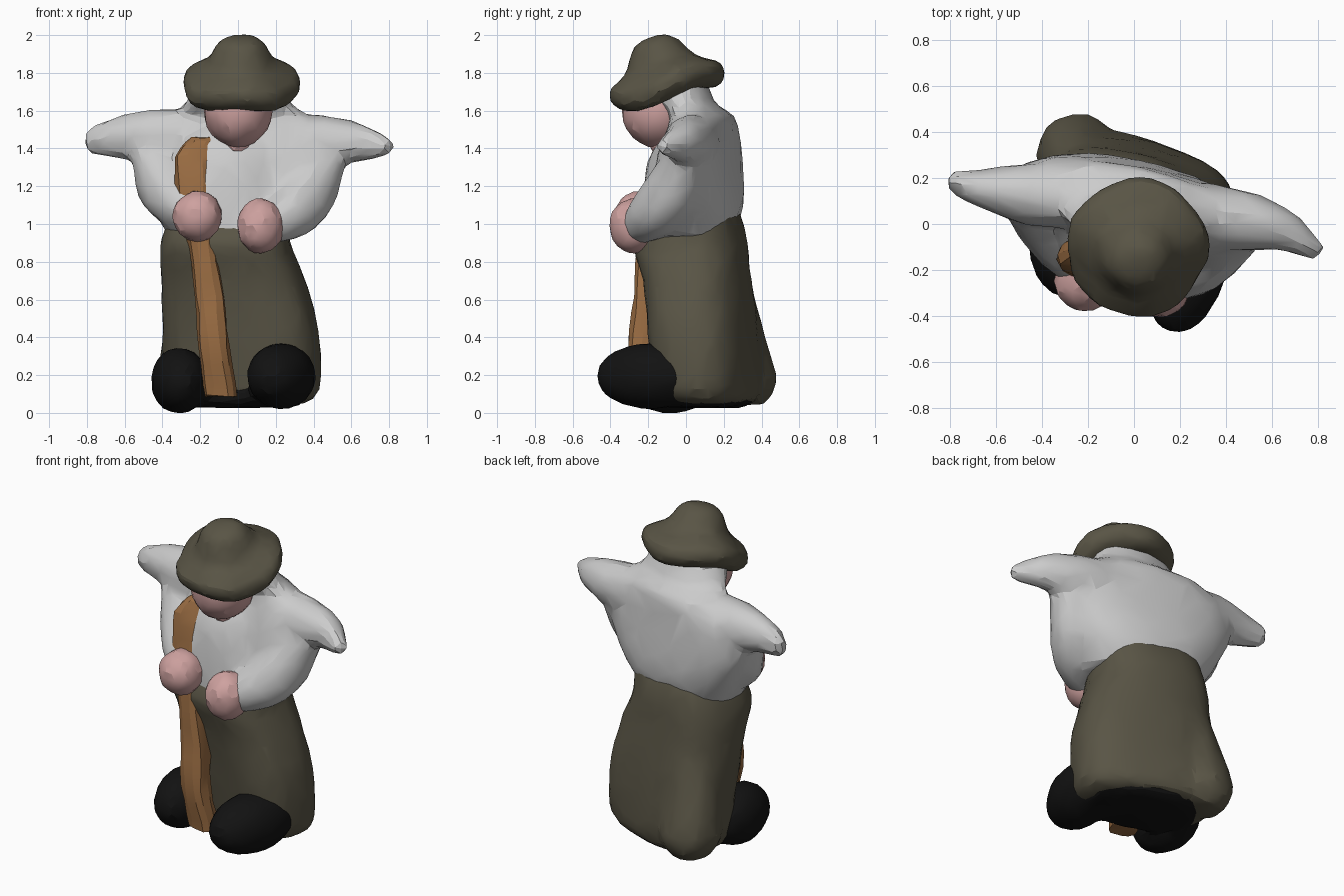
import bpy, bmesh, math, random
from math import sin, cos, pi, radians
from mathutils import Vector, Matrix

if "Cube" in bpy.data.objects:
    bpy.data.objects.remove(bpy.data.objects["Cube"])

random.seed(4)


def material(name, rgb):
    m = bpy.data.materials.new(name)
    m.diffuse_color = (*rgb, 1)
    m.use_nodes = True
    m.node_tree.nodes["Principled BSDF"].inputs["Base Color"].default_value = m.diffuse_color
    return m


CLOTH = material("dark_cloth", (0.10, 0.09, 0.06))
SKIN = material("skin", (0.62, 0.36, 0.35))
WOOD = material("wood", (0.32, 0.15, 0.055))
BLACK = material("black_leather", (0.006, 0.006, 0.006))


def shade(me):
    me.polygons.foreach_set("use_smooth", [True] * len(me.polygons))
    me.set_sharp_from_angle(angle=radians(18))


def finish(bm, name, mat, jitter):
    for v in bm.verts:
        v.co += Vector([random.uniform(-jitter, jitter) for _ in range(3)])
    bmesh.ops.recalc_face_normals(bm, faces=bm.faces)
    me = bpy.data.meshes.new(name)
    bm.to_mesh(me)
    bm.free()
    shade(me)
    if mat:
        me.materials.append(mat)
    ob = bpy.data.objects.new(name, me)
    bpy.context.collection.objects.link(ob)
    return ob


def fuse(name, parts, mat=None, ratio=0.1):
    """Melt several parts into one faceted, sculpted skin."""
    bm = bmesh.new()
    for p in parts:
        bm.from_mesh(p.data)
        bpy.data.objects.remove(p)
    ob = finish(bm, name, None, 0)
    r = ob.modifiers.new("remesh", 'REMESH')
    r.mode, r.voxel_size = 'VOXEL', 0.025
    s = ob.modifiers.new("smooth", 'SMOOTH')
    s.factor, s.iterations = 0.5, 7
    d = ob.modifiers.new("decimate", 'DECIMATE')
    d.ratio = ratio
    me = bpy.data.meshes.new_from_object(ob.evaluated_get(bpy.context.evaluated_depsgraph_get()))
    ob.modifiers.clear()
    ob.data = me
    me.materials.clear()
    if mat:
        me.materials.append(mat)
    shade(me)
    return ob


def skin(name, rings, mat=None, jitter=0.006):
    """Bridge a list of equal point rings and cap both ends."""
    bm = bmesh.new()
    vs = [[bm.verts.new(p) for p in r] for r in rings]
    n = len(vs[0])
    for a, b in zip(vs, vs[1:]):
        for i in range(n):
            j = (i + 1) % n
            bm.faces.new((a[i], a[j], b[j], b[i]))
    for r in (vs[0], vs[-1]):
        c = bm.verts.new(sum((v.co for v in r), Vector()) / n)
        for i in range(n):
            bm.faces.new((r[i], r[(i + 1) % n], c))
    return finish(bm, name, mat, jitter)


def smooth_rows(rows, steps):
    """Catmull-Rom interpolation through rows of numbers."""
    out = []
    for i in range(len(rows) - 1):
        p = [rows[max(0, min(len(rows) - 1, i + k))] for k in (-1, 0, 1, 2)]
        for s in range(steps):
            t = s / steps
            out.append([0.5 * (2 * b + (c - a) * t + (2 * a - 5 * b + 4 * c - d) * t * t
                               + (3 * b - a - 3 * c + d) * t ** 3) for a, b, c, d in zip(*p)])
    return out + [list(rows[-1])]


def loft(name, rows, mat=None, n=24, power=2.0, steps=2):
    """rows: z, centre x, centre y, radius x, radius y, turn in degrees."""
    rings = []
    for z, cx, cy, rx, ry, rot in smooth_rows(rows, steps):
        ca, sa = cos(radians(rot)), sin(radians(rot))
        ring = []
        for k in range(n):
            a = 2 * pi * k / n
            u = rx * math.copysign(abs(cos(a)) ** (2 / power), cos(a))
            v = ry * math.copysign(abs(sin(a)) ** (2 / power), sin(a))
            ring.append(Vector((cx + u * ca - v * sa, cy + u * sa + v * ca, z)))
        rings.append(ring)
    return skin(name, rings, mat)


def tube(name, rows, mat=None, n=14, steps=3):
    """rows: x, y, z, sideways radius, upright radius."""
    pts = smooth_rows(rows, steps)
    rings = []
    for i, (x, y, z, rs, ru) in enumerate(pts):
        t = (Vector(pts[min(i + 1, len(pts) - 1)][:3]) - Vector(pts[max(i - 1, 0)][:3])).normalized()
        side = t.cross(Vector((0, 0, 1))).normalized()
        up = side.cross(t)
        rings.append([Vector((x, y, z)) + side * rs * cos(2 * pi * k / n) + up * ru * sin(2 * pi * k / n)
                      for k in range(n)])
    return skin(name, rings, mat)


def ball(name, centre, radii, mat, turn=0, sub=2):
    bm = bmesh.new()
    m = (Matrix.Translation(centre) @ Matrix.Rotation(radians(turn), 4, 'Z')
         @ Matrix.Diagonal((*radii, 1)))
    bmesh.ops.create_icosphere(bm, subdivisions=sub, radius=1, matrix=m)
    return finish(bm, name, mat, 0.004)


# long skirt of the coat, turned slightly, with a tail at the back
skirt = loft("skirt", [(0.05, 0.025, 0.12, 0.33, 0.20, -18), (0.13, 0.025, 0.12, 0.415, 0.25, -18),
                       (0.45, 0.015, 0.09, 0.415, 0.265, -16), (0.70, -0.025, 0.06, 0.38, 0.27, -14),
                       (0.90, -0.065, 0.025, 0.34, 0.29, -12), (1.08, -0.03, 0.05, 0.31, 0.22, -12)],
             n=28, power=2.6, steps=3)
tail = loft("tail", [(0.04, -0.25, 0.32, 0.09, 0.09, -18), (0.10, -0.25, 0.31, 0.15, 0.15, -18),
                     (0.20, -0.25, 0.305, 0.175, 0.18, -18), (0.45, -0.22, 0.255, 0.17, 0.15, -18),
                     (0.78, -0.15, 0.18, 0.16, 0.14, -18)], n=16)
fuse("coat_skirt", [skirt, tail], CLOTH)

# boots running back into a black underside
sole = loft("sole", [(0.03, 0.02, 0.10, 0.28, 0.19, -18), (0.06, 0.01, 0.10, 0.35, 0.24, -18),
                     (0.13, 0.01, 0.10, 0.36, 0.24, -18)], n=24, power=2.4)
boots = [ball("boot", (-0.31, -0.08, 0.17), (0.152, 0.24, 0.178), None, 4, 3),
         ball("boot", (0.23, -0.19, 0.195), (0.175, 0.295, 0.178), None, -14, 3)]
fuse("boots", boots + [sole], BLACK, 0.16)

# shirt body up to the collar, with a full chest in front
shirt = loft("shirt", [(0.93, -0.035, -0.01, 0.34, 0.25, -12), (1.06, -0.02, 0.04, 0.42, 0.24, -12),
                       (1.20, -0.01, 0.065, 0.50, 0.215, -12), (1.33, 0.0, 0.07, 0.56, 0.195, -12),
                       (1.48, 0.0, 0.085, 0.52, 0.165, -12), (1.58, 0.0, 0.085, 0.37, 0.15, -10),
                       (1.64, 0.0, 0.0, 0.28, 0.15, -5), (1.74, 0.0, -0.03, 0.24, 0.15, 0)],
             n=28, power=2.2)
chest = loft("chest", [(0.95, -0.04, -0.07, 0.24, 0.17, -4), (1.15, -0.05, -0.06, 0.27, 0.17, -2),
                       (1.32, -0.05, -0.04, 0.27, 0.165, 0), (1.44, -0.04, 0.0, 0.25, 0.15, 0),
                       (1.53, 0.0, 0.04, 0.2, 0.11, 0)], n=20, power=2.4)
# upper arms spread out to the elbows, then forearms back to the hands
sleeves = [
    tube("arm", [(-0.15, 0.10, 1.44, 0.13, 0.15), (-0.45, 0.13, 1.465, 0.135, 0.15),
                 (-0.66, 0.155, 1.455, 0.085, 0.105), (-0.76, 0.18, 1.44, 0.06, 0.08),
                 (-0.81, 0.20, 1.43, 0.035, 0.045)]),
    tube("arm", [(0.15, 0.06, 1.44, 0.13, 0.15), (0.45, 0.02, 1.44, 0.135, 0.14),
                 (0.64, -0.025, 1.43, 0.095, 0.105), (0.75, -0.09, 1.415, 0.06, 0.065),
                 (0.81, -0.135, 1.405, 0.035, 0.04)]),
    tube("arm", [(-0.46, 0.10, 1.38, 0.12, 0.10), (-0.40, 0.02, 1.20, 0.13, 0.15),
                 (-0.31, -0.10, 1.10, 0.12, 0.13), (-0.22, -0.20, 1.05, 0.09, 0.10)]),
    tube("arm", [(0.47, 0.0, 1.36, 0.12, 0.10), (0.39, -0.08, 1.18, 0.13, 0.15),
                 (0.29, -0.17, 1.06, 0.13, 0.14), (0.15, -0.25, 0.99, 0.10, 0.10)])]
fuse("shirt_with_sleeves", [shirt, chest] + sleeves)
ball("hand_left", (-0.215, -0.25, 1.04), (0.13, 0.13, 0.135), SKIN, 0, 3)
ball("hand_right", (0.12, -0.275, 0.99), (0.125, 0.13, 0.145), SKIN, 0, 3)

# walking stick running under the left hand
loft("stick", [(0.09, -0.09, -0.20, 0.085, 0.07, 0), (0.35, -0.125, -0.235, 0.08, 0.07, 0),
               (0.62, -0.15, -0.21, 0.08, 0.07, 0), (0.90, -0.19, -0.20, 0.075, 0.06, 0),
               (1.15, -0.225, -0.17, 0.10, 0.06, 0), (1.36, -0.23, -0.13, 0.10, 0.06, 0),
               (1.46, -0.19, -0.09, 0.06, 0.04, 0)], WOOD, n=10, power=2.6, steps=3)

# head and throat
ball("head", (0, -0.15, 1.60), (0.18, 0.19, 0.195), SKIN, 0, 3)
ball("throat", (0.0, -0.11, 1.42), (0.08, 0.08, 0.06), SKIN)

# floppy hat, tilted down to the front
tilt = Matrix.Translation((0.015, -0.10, 1.735)) @ Matrix.Rotation(radians(18), 4, 'X')
profile = [(0.14, -0.06, 0), (0.22, -0.08, 0.6), (0.28, -0.065, 1), (0.315, -0.01, 1),
           (0.305, 0.05, 1), (0.24, 0.085, 0.8), (0.185, 0.12, 0.4), (0.155, 0.17, 0.2),
           (0.14, 0.21, 0), (0.105, 0.25, 0), (0.055, 0.268, 0)]
rings = []
for r, z, w in profile:
    ring = []
    for k in range(26):
        a = 2 * pi * k / 26
        rr = r * (1 + 0.02 * w * sin(5 * a + 1))
        ring.append(tilt @ Vector((rr * cos(a), rr * sin(a), z + 0.02 * w * sin(3 * a))))
    rings.append(ring)
fuse("hat", [skin("hat_form", rings)], CLOTH, 0.2)
